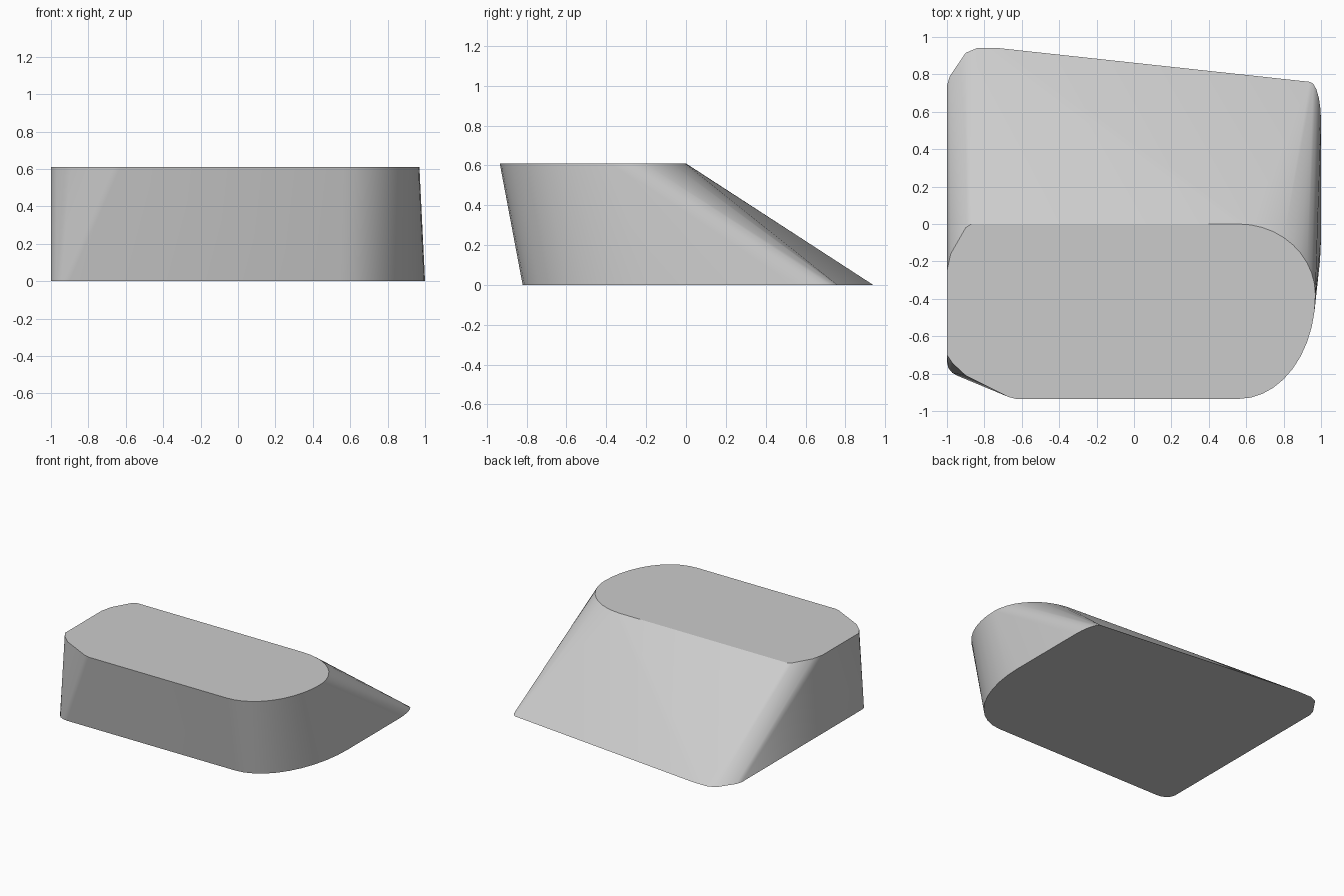
import bpy, bmesh
from math import sin, cos, radians

HEIGHT = 0.61

cube = bpy.data.objects.get("Cube")
if cube:
    bpy.data.objects.remove(cube, do_unlink=True)


def make_material(name, colour):
    mat = bpy.data.materials.new(name)
    mat.use_nodes = True
    mat.diffuse_color = colour
    mat.node_tree.nodes["Principled BSDF"].inputs["Base Color"].default_value = colour
    return mat


def corner(cx, cy, rx, ry, start, steps):
    """Quarter ellipse, running counter-clockwise from the start angle."""
    angles = [radians(start + 90 * i / steps) for i in range(steps + 1)]
    return [(cx + rx * cos(a), cy + ry * sin(a)) for a in angles]


# Top outline: broad round right end, chamfered left end
top = corner(0.56, -0.38, 0.41, 0.38, 0, 10)
top += [(-0.87, 0), (-0.9, -0.02), (-0.98, -0.16), (-1, -0.25)]
top += [(-1, -0.7), (-0.97, -0.745), (-0.9, -0.81), (-0.67, -0.925), (-0.63, -0.935)]
top += corner(0.56, -0.38, 0.41, 0.555, 270, 10)

# Bottom outline: longer, with a slanted back edge
bottom = corner(0.94, 0.55, 0.06, 0.21, 0, 5)
bottom += [(-0.72, 0.94), (-0.84, 0.94), (-0.9, 0.915), (-0.985, 0.79), (-1, 0.74)]
bottom += corner(-0.9, -0.74, 0.1, 0.08, 180, 4)
bottom += corner(0.55, -0.08, 0.45, 0.74, 270, 10)

# Body: convex skin stretched between the two outlines
bm = bmesh.new()
for outline, z in ((bottom, 0), (top, HEIGHT)):
    for x, y in outline:
        bm.verts.new((x, y, z))
bmesh.ops.remove_doubles(bm, verts=bm.verts, dist=0.001)
hull = bmesh.ops.convex_hull(bm, input=bm.verts)
spare = [v for v in bm.verts if not v.link_faces]
bmesh.ops.delete(bm, geom=spare, context="VERTS")
bmesh.ops.dissolve_limit(bm, angle_limit=radians(0.5), verts=bm.verts, edges=bm.edges)
bmesh.ops.recalc_face_normals(bm, faces=bm.faces)

mesh = bpy.data.meshes.new("wedge_body")
bm.to_mesh(mesh)
bm.free()
body = bpy.data.objects.new("wedge_body", mesh)
bpy.context.collection.objects.link(body)
mesh.materials.append(make_material("light_grey", (0.6, 0.6, 0.6, 1)))

# Smooth sides with crisp rims
bpy.ops.object.select_all(action="DESELECT")
body.select_set(True)
bpy.context.view_layer.objects.active = body
bpy.ops.object.shade_smooth_by_angle(angle=radians(30))
